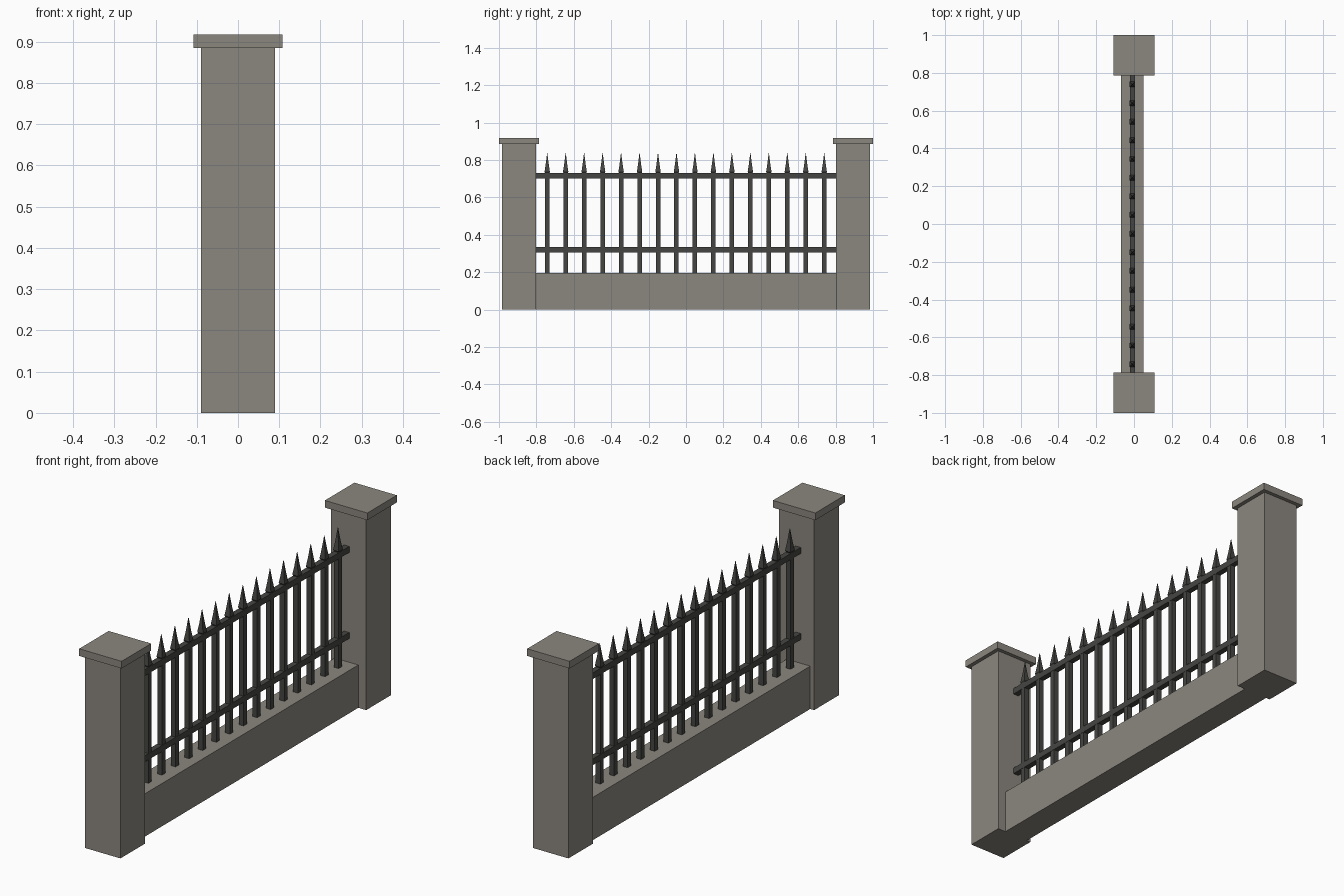
import bpy
import bmesh
from mathutils import Vector

cube = bpy.data.objects.get("Cube")
if cube:
    bpy.data.objects.remove(cube, do_unlink=True)


def material(name, rgb):
    mat = bpy.data.materials.new(name)
    mat.use_nodes = True
    mat.diffuse_color = (*rgb, 1)
    mat.node_tree.nodes["Principled BSDF"].inputs["Base Color"].default_value = (*rgb, 1)
    return mat


STONE = material("warm grey stone", (0.26, 0.24, 0.21))
IRON = material("dark iron", (0.06, 0.06, 0.056))


def loft(name, mat, centre, rings):
    """Stack of rectangular sections, each (z, half x, half y)."""
    bm = bmesh.new()
    previous = None
    for z, hx, hy in rings:
        ring = [bm.verts.new(Vector((centre[0] + sx * hx, centre[1] + sy * hy, z)))
                for sx, sy in ((-1, -1), (1, -1), (1, 1), (-1, 1))]
        if previous:
            for i in range(4):
                j = (i + 1) % 4
                bm.faces.new((previous[i], previous[j], ring[j], ring[i]))
        else:
            bm.faces.new(ring[::-1])
        previous = ring
    bm.faces.new(previous)
    mesh = bpy.data.meshes.new(name)
    bm.to_mesh(mesh)
    bm.free()
    mesh.materials.append(mat)
    obj = bpy.data.objects.new(name, mesh)
    bpy.context.collection.objects.link(obj)
    return obj


def box(name, mat, centre, hx, hy, z0, z1):
    return loft(name, mat, centre, [(z0, hx, hy), (z1, hx, hy)])


# Stone posts with overhanging caps
for side, label in ((-1, "front"), (1, "back")):
    y = side * 0.893
    box(label + "_pillar", STONE, (0, y), 0.09, 0.09, 0, 0.885)
    box(label + "_pillar_cap", STONE, (0, y), 0.108, 0.107, 0.885, 0.918)

# Low wall between the posts
box("base_wall", STONE, (-0.01, 0), 0.06, 0.81, 0, 0.197)

# Horizontal rails
RAIL_X = -0.009
for label, z in (("lower", 0.32), ("upper", 0.716)):
    box(label + "_rail", IRON, (RAIL_X, 0), 0.013, 0.81, z - 0.014, z + 0.014)

# Evenly spaced pickets with pointed heads
COUNT = 16
for i in range(COUNT):
    y = -0.742 + i * 1.481 / (COUNT - 1)
    loft(f"picket_{i + 1}", IRON, (RAIL_X, y),
         [(0.19, 0.012, 0.012), (0.732, 0.012, 0.012), (0.736, 0.0145, 0.0145),
          (0.775, 0.0085, 0.0085), (0.838, 0.0006, 0.0006)])
